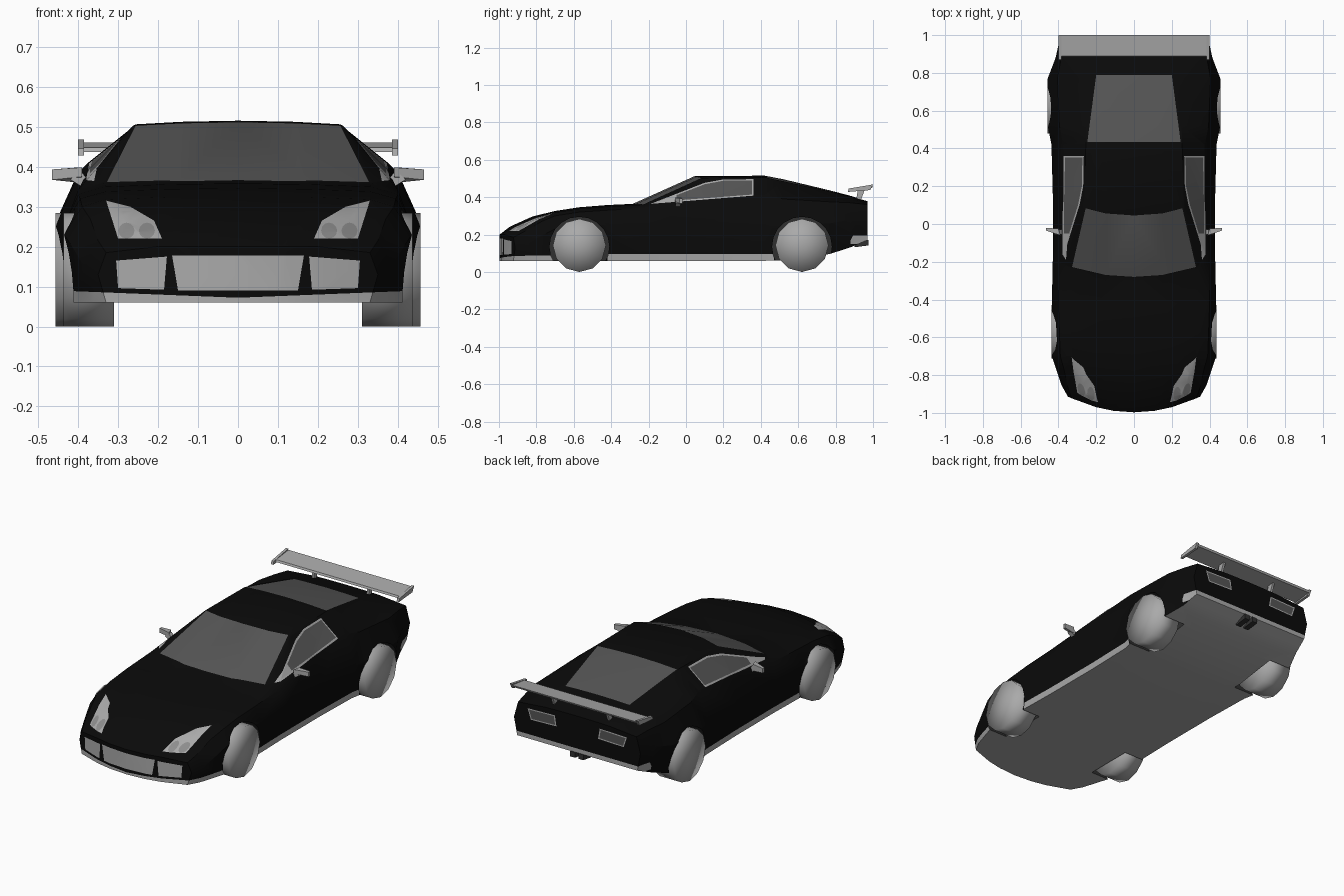
import bpy, bmesh, math
from mathutils import Vector

if "Cube" in bpy.data.objects:
    bpy.data.objects.remove(bpy.data.objects["Cube"])


def material(name, value):
    mat = bpy.data.materials.new(name)
    mat.use_nodes = True
    mat.diffuse_color = (value, value, value, 1)
    mat.node_tree.nodes["Principled BSDF"].inputs["Base Color"].default_value = (value, value, value, 1)
    return mat


BLACK, GREY, GLASS, DARK, LAMP = range(5)
materials = [material("body black", 0.003), material("light grey", 0.4),
             material("tinted glass", 0.09), material("arch dark grey", 0.03),
             material("lamp grey", 0.27)]


def add_object(name, bm, mats, smooth=None):
    bmesh.ops.recalc_face_normals(bm, faces=bm.faces)
    mesh = bpy.data.meshes.new(name)
    bm.to_mesh(mesh)
    bm.free()
    ob = bpy.data.objects.new(name, mesh)
    bpy.context.collection.objects.link(ob)
    for m in mats:
        mesh.materials.append(m)
    if smooth:
        bpy.ops.object.select_all(action="DESELECT")
        ob.select_set(True)
        bpy.context.view_layer.objects.active = ob
        bpy.ops.object.shade_smooth_by_angle(angle=math.radians(smooth))
    return ob


def prism(name, profile, x0, x1, mat):
    """Extrude a (y, z) profile from x0 to x1."""
    bm = bmesh.new()
    face = bm.faces.new([bm.verts.new((x0, y, z)) for y, z in profile])
    out = bmesh.ops.extrude_face_region(bm, geom=[face])["geom"]
    bmesh.ops.translate(bm, vec=(x1 - x0, 0, 0),
                        verts=[v for v in out if isinstance(v, bmesh.types.BMVert)])
    return add_object(name, bm, [materials[mat]])


def hull(name, points, mat):
    bm = bmesh.new()
    for p in points:
        bm.verts.new(p)
    bmesh.ops.convex_hull(bm, input=bm.verts)
    return add_object(name, bm, [materials[mat]])


def add_cylinder(bm, x0, x1, y, z, radius, sides):
    verts = bmesh.ops.create_cone(bm, cap_ends=True, cap_tris=True, segments=sides,
                                  radius1=radius, radius2=radius, depth=abs(x1 - x0))["verts"]
    for v in verts:
        v.co = Vector((v.co.z + (x0 + x1) / 2, v.co.x + y, v.co.y + z))


# Body stations: y, bow, side width, side z, shoulder width, shoulder z, top edge width, top edge z, centre z
stations = [
    (-.997, .68, .35, .13, .33, .185, .2, .2, .2),
    (-.94, .6, .385, .15, .35, .215, .25, .237, .243),
    (-.82, .35, .415, .2, .37, .27, .3, .288, .297),
    (-.7, 0, .435, .23, .39, .3, .33, .318, .326),
    (-.57, 0, .437, .25, .395, .32, .33, .338, .346),
    (-.42, 0, .435, .25, .4, .33, .33, .35, .358),
    (-.285, .5, .43, .25, .4, .342, .337, .36, .364),
    (.045, .6, .43, .25, .372, .395, .262, .503, .512),
    (.42, 0, .437, .25, .375, .41, .255, .506, .515),
    (.52, 0, .457, .25, .395, .39, .252, .485, .496),
    (.77, 0, .457, .26, .405, .375, .22, .43, .436),
    (.88, 0, .415, .28, .385, .37, .21, .403, .407),
    (.97, 0, .395, .27, .37, .36, .2, .375, .378),
]


def section(y, bow, w, zm, ws, zs, wt, zt, zc):
    low = .06 + .5 * max(0, y - .5) ** 2
    half = [(0, low), (wt * .55, low), (wt, low), (w - .02, low), (w, zm), (ws, zs),
            (wt, zt), (wt * .55, zc - (zc - zt) * .3), (0, zc)]
    ring = half + [(-x, z) for x, z in half[7:0:-1]]
    return [(x, y + bow * x * x, z) for x, z in ring]


bm = bmesh.new()
rings = [[bm.verts.new(p) for p in section(*s)] for s in stations]
count = len(rings[0])
for a, b in zip(rings, rings[1:]):
    for i in range(count):
        j = (i + 1) % count
        bm.faces.new((a[i], a[j], b[j], b[i]))
for ring in (rings[0], rings[-1]):
    for side in (1, -1):
        for i in range(3):
            bm.faces.new([ring[side * k % count] for k in (i, i + 1, 7 - i, 8 - i)])
        bm.faces.new([ring[side * k % count] for k in (3, 4, 5)])
bmesh.ops.recalc_face_normals(bm, faces=bm.faces)
bmesh.ops.triangulate(bm, faces=bm.faces)
shell = add_object("body_shell", bm, materials[:1])

# Wheel arches cut out of the shell
ARCH_IN, ARCH_R, ARCH_Z = .3, .16, .135
AXLES = {"front": -.57, "rear": .62}
bm = bmesh.new()
for y in AXLES.values():
    for side in (1, -1):
        add_cylinder(bm, side * ARCH_IN, side * .6, y, ARCH_Z, ARCH_R, 20)
cutter = add_object("arch_cutter", bm, [])
cutter.hide_render = True
cut = shell.modifiers.new("arches", "BOOLEAN")
cut.operation, cut.solver, cut.object = "DIFFERENCE", "EXACT", cutter
bpy.context.view_layer.update()
cut_mesh = bpy.data.meshes.new_from_object(shell.evaluated_get(bpy.context.evaluated_depsgraph_get()))
bm = bmesh.new()
bm.from_mesh(cut_mesh)
bpy.data.objects.remove(shell)
bpy.data.objects.remove(cutter)


def paint(axis, sign, poly, mat, limit):
    """Cut a convex outline into the faces looking along an axis and colour its inside."""
    u, v = [k for k in range(3) if k != axis]
    mid = [sum(p[k] for p in poly) / len(poly) for k in (0, 1)]
    planes = []
    for (a, b), (c, d) in zip(poly, poly[1:] + poly[:1]):
        co, no = Vector((0, 0, 0)), Vector((0, 0, 0))
        co[u], co[v], no[u], no[v] = a, b, d - b, a - c
        if (mid[0] - a) * no[u] + (mid[1] - b) * no[v] > 0:
            no = -no
        planes.append((co, no.normalized()))

    def candidates():
        bm.normal_update()
        found = []
        for f in bm.faces:
            if f.normal[axis] * sign < .12 or f.calc_center_median()[axis] * sign < limit:
                continue
            if all(min((p.co - co).dot(no) for p in f.verts) < -1e-5 for co, no in planes):
                found.append(f)
        return found

    for co, no in planes:
        faces = candidates()
        geom = faces + list({e for f in faces for e in f.edges}) + list({p for f in faces for p in f.verts})
        bmesh.ops.bisect_plane(bm, geom=geom, dist=1e-5, plane_co=co, plane_no=no)
    for f in candidates():
        c = f.calc_center_median()
        if all((c - co).dot(no) < 0 for co, no in planes):
            f.material_index = mat


for f in bm.faces:
    f.material_index = GREY if f.normal.z < -.5 else BLACK

X, Y, Z = range(3)
for s in (1, -1):
    def flip(points):
        return [(s * a, b) for a, b in points]
    # Windscreen halves
    paint(Z, 1, flip([(0, -.28), (.15, -.27), (.15, .056), (0, .045)]), GLASS, .3)
    paint(Z, 1, flip([(.15, -.27), (.328, -.228), (.256, .083), (.15, .056)]), GLASS, .3)
    # Side windows with a light frame, and sills
    paint(X, s, [(-.19, .364), (.36, .408), (.36, .496), (.2, .495), (.1, .477)], GREY, .2)
    paint(X, s, [(-.05, .383), (.353, .414), (.353, .489), (.2, .488), (.1, .469), (-.05, .411)], GLASS, .2)
    paint(X, s, [(-.42, .05), (.47, .05), (.47, .095), (-.42, .095)], GREY, .35)
    # Headlights with two round lamps, side intakes and front lip
    paint(Y, -1, flip([(.19, .22), (.3, .22), (.33, .315), (.27, .3), (.21, .265)]), GREY, .65)
    for cx in (.228, .279):
        circle = [(cx + .02 * math.cos(t * math.pi / 6), .24 + .02 * math.sin(t * math.pi / 6)) for t in range(12)]
        paint(Y, -1, flip(circle), LAMP, .65)
    paint(Y, -1, flip([(.185, .092), (.3, .096), (.305, .165), (.178, .175)]), GREY, .8)
    paint(Y, -1, flip([(0, .05), (.45, .05), (.45, .09), (0, .072)]), GREY, .7)
    # Tail lights
    paint(Y, 1, flip([(.13, .285), (.29, .28), (.31, .34), (.14, .345)]), GREY, .9)
    paint(Y, 1, flip([(.138, .291), (.285, .286), (.301, .334), (.147, .339)]), GLASS, .9)
# Centre grille, rear window and rear lip
paint(Y, -1, [(-.15, .09), (.15, .09), (.165, .178), (-.165, .178)], GREY, .8)
paint(Z, 1, [(-.247, .435), (.247, .435), (.2, .79), (-.2, .79)], GLASS, .3)
paint(Y, 1, [(-.4, .15), (.4, .15), (.4, .195), (-.4, .195)], GREY, .9)
# Arch linings
for f in bm.faces:
    for y in AXLES.values():
        if all(math.hypot(p.co.y - y, p.co.z - ARCH_Z) < ARCH_R + .001 and abs(p.co.x) > ARCH_IN - .001
               for p in f.verts):
            f.material_index = DARK
add_object("body", bm, materials, 30)

for s, label in ((1, "left"), (-1, "right")):
    # Wheels
    for (axle, y), inner, outer in zip(AXLES.items(), (.31, .32), (.437, .457)):
        bm = bmesh.new()
        add_cylinder(bm, s * inner, s * outer, y, .142, .142, 12)
        add_object(f"{axle}_{label}_wheel", bm, [materials[GREY]], 180)
    # Door mirrors
    hull(f"{label}_mirror_head", [(s * x, y, z) for x, y, z in (
        (.39, -.06, .375), (.39, -.06, .398), (.465, -.035, .367), (.465, -.035, .393),
        (.40, -.025, .36), (.40, -.025, .398), (.465, -.02, .367), (.465, -.02, .393))], GREY)
    hull(f"{label}_mirror_stem", [(s * x, y, z) for y in (-.055, -.03) for x, z in (
        (.37, .362), (.388, .348), (.395, .39), (.42, .368))], GREY)
    # Spoiler end plates and posts, exhaust tips
    prism(f"{label}_spoiler_end", [(.865, .428), (.985, .438), (1, .468), (.87, .446)], s * .385, s * .4, GREY)
    prism(f"{label}_spoiler_post", [(.91, .385), (.935, .385), (.96, .45), (.92, .445)], s * .165, s * .178, GREY)
    prism(f"{label}_exhaust", [(.9, .132), (.975, .142), (.975, .172), (.9, .165)], s * .01, s * .042, DARK)

# Spoiler wing
prism("spoiler_wing", [(.885, .437), (.995, .45), (1, .461), (.89, .448)], -.388, .388, GREY)
